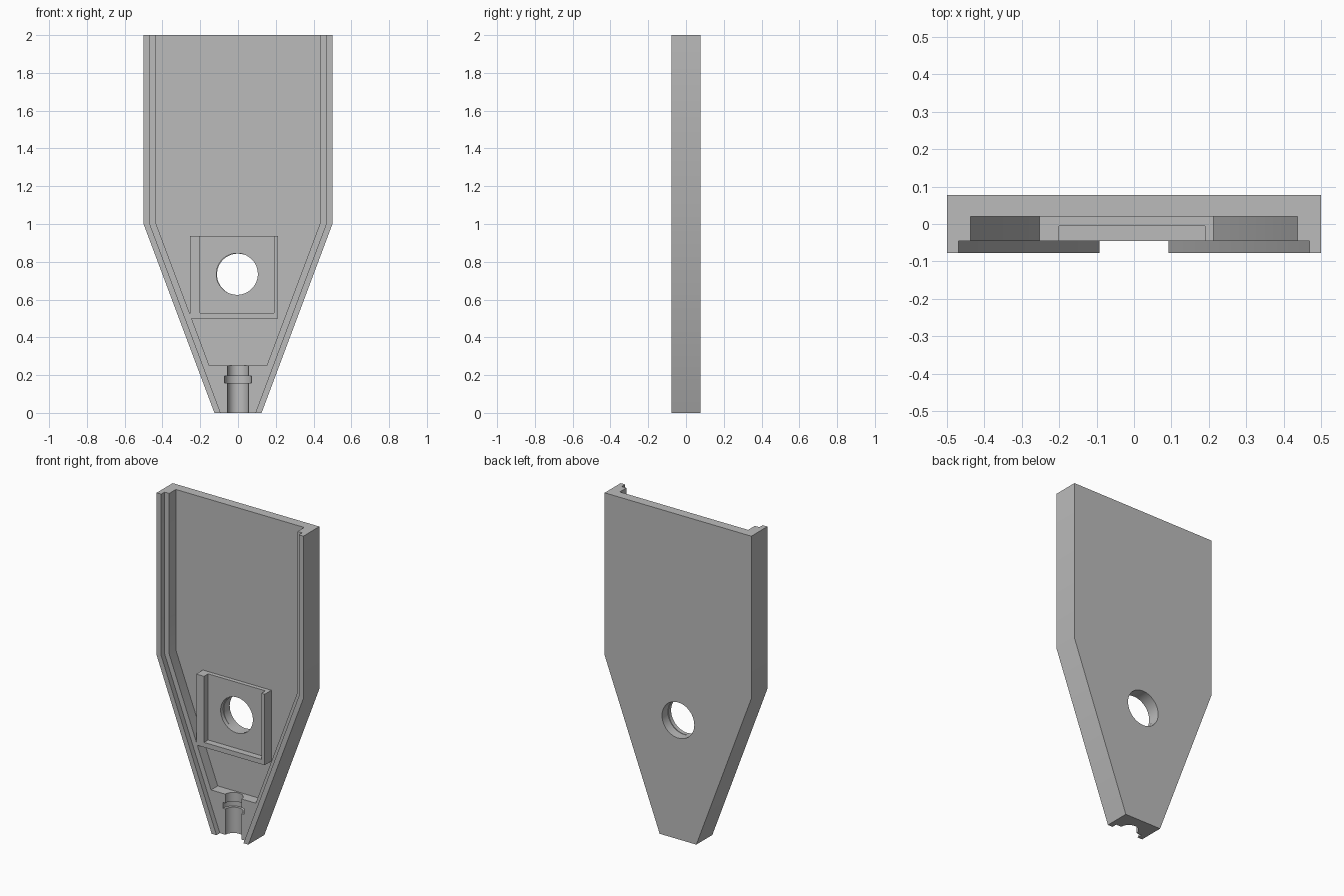
import bpy
import bmesh
from math import pi, radians
from mathutils import Matrix, Vector

if "Cube" in bpy.data.objects:
    bpy.data.objects.remove(bpy.data.objects["Cube"], do_unlink=True)

BACK, FLOOR, LEDGE, FRONT = 0.078, 0.02, -0.045, -0.078

grey = bpy.data.materials.new("plain grey")
grey.use_nodes = True
colour = (0.5, 0.5, 0.5, 1)
grey.diffuse_color = colour
grey.node_tree.nodes["Principled BSDF"].inputs["Base Color"].default_value = colour


def finish(name, bm):
    bmesh.ops.recalc_face_normals(bm, faces=bm.faces)
    mesh = bpy.data.meshes.new(name)
    bm.to_mesh(mesh)
    bm.free()
    mesh.materials.append(grey)
    obj = bpy.data.objects.new(name, mesh)
    bpy.context.collection.objects.link(obj)
    return obj


def prism(name, outline, y0, y1):
    """Extrude an x-z outline along y."""
    bm = bmesh.new()
    face = bm.faces.new([bm.verts.new((x, y0, z)) for x, z in outline])
    moved = bmesh.ops.extrude_face_region(bm, geom=[face])["geom"]
    verts = [v for v in moved if isinstance(v, bmesh.types.BMVert)]
    bmesh.ops.translate(bm, verts=verts, vec=Vector((0, y1 - y0, 0)))
    return finish(name, bm)


def shield(inset, bottom, top):
    """Tapered panel outline, inset from the outer sides."""
    def side(z):
        return 0.125 + 0.375 * z - 1.068 * inset
    half = [(side(bottom), bottom), (0.5 - inset, 1 + 0.181 * inset), (0.5 - inset, top)]
    return half + [(-x, z) for x, z in reversed(half)]


def rect(x0, x1, z0, z1):
    return [(x0, z0), (x1, z0), (x1, z1), (x0, z1)]


def rod(name, radius, length, centre, along_y=False):
    bm = bmesh.new()
    turn = Matrix.Rotation(pi / 2, 4, "X") if along_y else Matrix()
    bmesh.ops.create_cone(bm, cap_ends=True, segments=64, radius1=radius, radius2=radius,
                          depth=length, matrix=Matrix.Translation(centre) @ turn)
    return finish(name, bm)


def combine(target, tool, operation="DIFFERENCE"):
    mod = target.modifiers.new("combine", "BOOLEAN")
    mod.operation, mod.solver, mod.object = operation, "EXACT", tool
    bpy.context.view_layer.objects.active = target
    bpy.ops.object.modifier_apply(modifier=mod.name)
    bpy.data.objects.remove(tool, do_unlink=True)


# Tapered shell with a stepped rim and a deep open-topped cavity
shell = prism("shell_half", shield(0, 0, 2), FRONT, BACK)
combine(shell, prism("rim_cutter", shield(0.031, -0.1, 2.1), FRONT - 0.1, LEDGE))
combine(shell, prism("cavity_cutter", shield(0.0625, 0.25, 2.1), FRONT - 0.1, FLOOR))

# Square mount with a pocket open at the top
combine(shell, prism("mount", rect(-0.253, 0.213, 0.5, 0.937), LEDGE, FLOOR + 0.02), "UNION")
combine(shell, prism("pocket_cutter", rect(-0.2, 0.19, 0.53, 1.0), FRONT - 0.1, -0.005))

# Round window through mount and back wall
combine(shell, rod("mount_hole", 0.11, 0.2, (-0.005, FLOOR - 0.1, 0.735), True))
combine(shell, rod("back_hole", 0.11, 0.2, (-0.001, FLOOR + 0.1, 0.733), True))

# Half-round cable groove with a wider collar slot
combine(shell, rod("groove_cutter", 0.055, 0.4, (0, LEDGE, 0.1)))
combine(shell, rod("collar_cutter", 0.071, 0.036, (0, LEDGE, 0.177)))

bpy.ops.object.select_all(action="DESELECT")
shell.select_set(True)
bpy.context.view_layer.objects.active = shell
bpy.ops.object.shade_smooth_by_angle(angle=radians(30))
